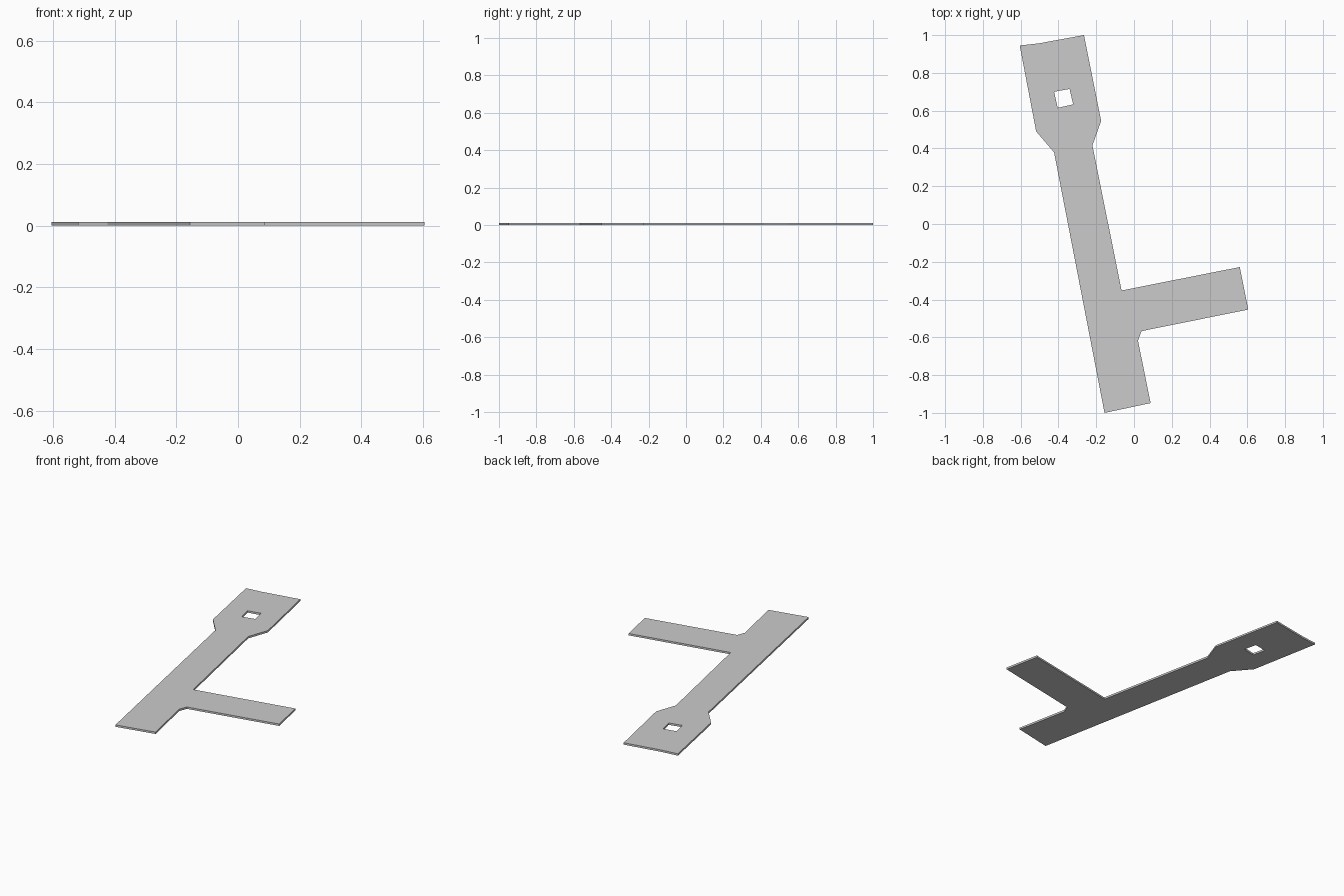
import bpy, bmesh

if "Cube" in bpy.data.objects:
    bpy.data.objects.remove(bpy.data.objects["Cube"])

THICK = 0.012

# Outline of the flat plate, clockwise from the wide head's left corner
outline = [(-0.605, 0.945), (-0.505, 0.956), (-0.265, 1.0), (-0.174, 0.546),
           (-0.22, 0.416), (-0.066, -0.352), (0.56, -0.228), (0.605, -0.453),
           (0.04, -0.567), (0.021, -0.617), (0.088, -0.948), (-0.156, -1.0),
           (-0.423, 0.379), (-0.518, 0.49)]
# Square opening in the head
opening = [(-0.423, 0.70), (-0.341, 0.715), (-0.322, 0.633), (-0.404, 0.615)]


def add_loop(bm, points):
    verts = [bm.verts.new((x, y, 0)) for x, y in points]
    return [bm.edges.new((a, b)) for a, b in zip(verts, verts[1:] + verts[:1])]


# Fill between the two loops, then raise to thickness
bm = bmesh.new()
edges = add_loop(bm, outline) + add_loop(bm, opening)
bmesh.ops.triangle_fill(bm, edges=edges, use_beauty=True, normal=(0, 0, 1))
result = bmesh.ops.extrude_face_region(bm, geom=bm.faces[:], use_keep_orig=True)
top = [g for g in result["geom"] if isinstance(g, bmesh.types.BMVert)]
bmesh.ops.translate(bm, verts=top, vec=(0, 0, THICK))
bmesh.ops.recalc_face_normals(bm, faces=bm.faces[:])

mesh = bpy.data.meshes.new("branching_floor_plate")
bm.to_mesh(mesh)
bm.free()
plate = bpy.data.objects.new("branching_floor_plate", mesh)
bpy.context.collection.objects.link(plate)
